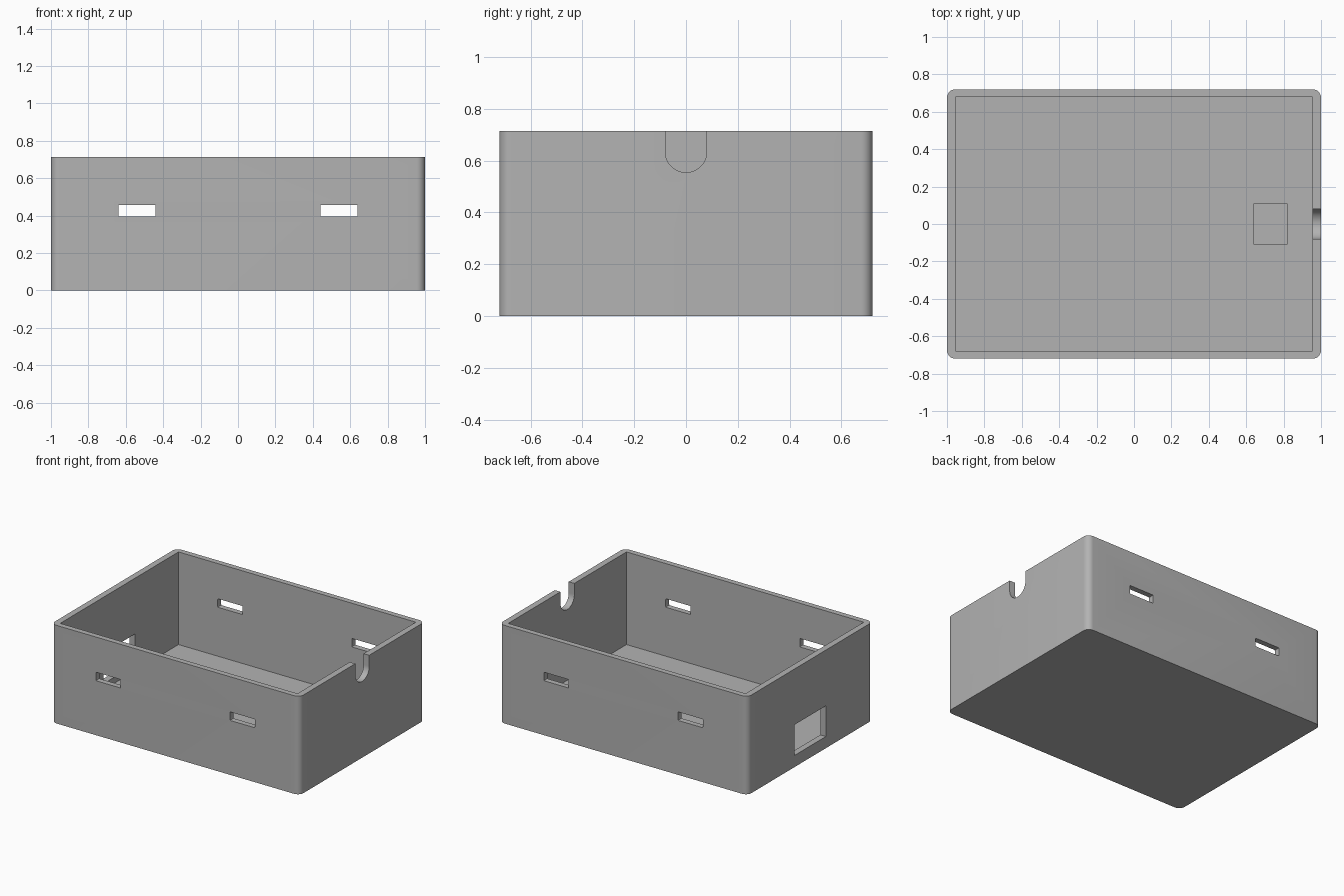
import bpy, bmesh, math

cube = bpy.data.objects.get("Cube")
if cube:
    bpy.data.objects.remove(cube)

W, D, H = 1.0, 0.72, 0.714      # half width, half depth, height
IW, ID, FLOOR = 0.955, 0.68, 0.04

grey = bpy.data.materials.new("plain grey")
grey.use_nodes = True
colour = (0.45, 0.45, 0.45, 1)
grey.diffuse_color = colour
grey.node_tree.nodes["Principled BSDF"].inputs["Base Color"].default_value = colour


def box(name, lo, hi, bevel_axis=None, radius=0.0, segments=4):
    """Box between two corners, with the edges along one axis optionally rounded."""
    bm = bmesh.new()
    bmesh.ops.create_cube(bm, size=1)
    for v in bm.verts:
        v.co = [lo[i] + (v.co[i] + 0.5) * (hi[i] - lo[i]) for i in range(3)]
    if bevel_axis is not None:
        edges = [e for e in bm.edges
                 if abs((e.verts[0].co - e.verts[1].co).normalized()[bevel_axis]) > 0.9]
        bmesh.ops.bevel(bm, geom=edges, offset=radius, segments=segments,
                        profile=0.5, affect='EDGES')
    mesh = bpy.data.meshes.new(name)
    bm.to_mesh(mesh)
    bm.free()
    obj = bpy.data.objects.new(name, mesh)
    bpy.context.collection.objects.link(obj)
    mesh.materials.append(grey)
    return obj


# Outer shell with rounded upright corners
shell = box("case_shell", (-W, -D, 0), (W, D, H), 2, 0.045, 8)

# Hollow, strap slots through both long walls, end port, round-bottomed cable notch
cutters = [box("cavity_cutter", (-IW, -ID, FLOOR), (IW, ID, H + 0.3))]
for side, name in ((-1, "right"), (1, "left")):
    x = side * 0.54
    cutters.append(box(name + "_slot_cutter", (x - 0.1, -1, 0.396), (x + 0.1, 1, 0.458),
                       1, 0.006, 2))
cutters.append(box("port_cutter", (-1.2, -0.18, 0.085), (-0.8, 0.18, 0.308)))
cutters.append(box("notch_cutter", (0.8, -0.08, 0.555), (1.2, 0.08, 1.0), 0, 0.0795, 12))

for cutter in cutters:
    cutter.hide_render = True
    mod = shell.modifiers.new(cutter.name, 'BOOLEAN')
    mod.operation = 'DIFFERENCE'
    mod.solver = 'EXACT'
    mod.object = cutter

# Bake the cuts and drop the cutters
bpy.context.view_layer.update()
graph = bpy.context.evaluated_depsgraph_get()
baked = bpy.data.meshes.new_from_object(shell.evaluated_get(graph))
shell.modifiers.clear()
shell.data = baked
for cutter in cutters:
    bpy.data.objects.remove(cutter)

# Low support pad on the floor beside the cable notch
box("support_pad", (0.64, -0.11, FLOOR - 0.01), (0.82, 0.11, 0.085))

bpy.ops.object.select_all(action='DESELECT')
shell.select_set(True)
bpy.context.view_layer.objects.active = shell
bpy.ops.object.shade_smooth_by_angle(angle=math.radians(30))
